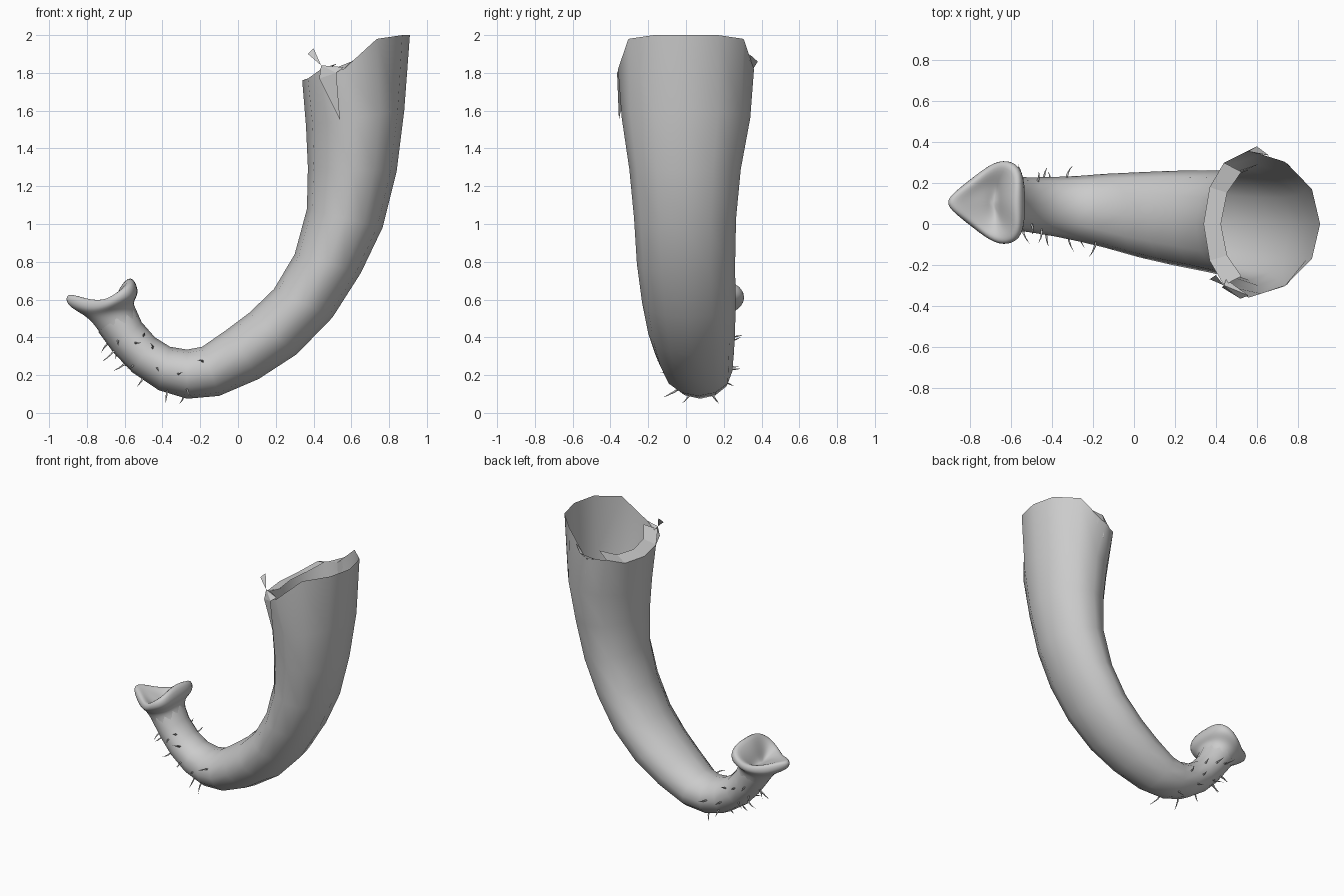
import bpy, bmesh, math, random
from mathutils import Vector

if "Cube" in bpy.data.objects:
    bpy.data.objects.remove(bpy.data.objects["Cube"])

random.seed(4)
N = 12

# Trunk stations: outer x,z / inner x,z / y centre / y half width
STATIONS = [
    (.88, 1.60, .36, 1.52, 0, .34), (.84, 1.28, .37, 1.30, -.005, .295),
    (.765, .98, .365, 1.08, -.005, .27), (.65, .74, .30, .84, 0, .26),
    (.50, .505, .19, .655, .015, .247), (.31, .31, .06, .53, .03, .23),
    (.11, .18, -.06, .44, .045, .208), (-.10, .09, -.19, .35, .065, .18),
    (-.27, .075, -.27, .335, .075, .16), (-.42, .12, -.36, .35, .085, .145),
    (-.56, .215, -.44, .40, .093, .135), (-.66, .32, -.51, .48, .10, .13),
    (-.74, .43, -.55, .57, .105, .135),
]


def station_point(s, a):
    ox, oz, ix, iz, yc, hw = s
    c = math.cos(a)
    return Vector(((ox + ix) / 2 + (ox - ix) / 2 * c, yc + hw * math.sin(a),
                   (oz + iz) / 2 + (oz - iz) / 2 * c))


def ring(s):
    return [station_point(s, 2 * math.pi * i / N) for i in range(N)]


def mirrored(half, yc=0):
    """Seven points from outer to inner side, mirrored into a full ring."""
    pts = [Vector((x, y + yc, z)) for x, y, z in half]
    return pts + [Vector((x, yc - y, z)) for x, y, z in half[5:0:-1]]


def make(name, verts, faces, smooth=True):
    me = bpy.data.meshes.new(name)
    me.from_pydata(verts, [], faces)
    bm = bmesh.new()
    bm.from_mesh(me)
    bmesh.ops.recalc_face_normals(bm, faces=bm.faces)
    bm.to_mesh(me)
    bm.free()
    for p in me.polygons:
        p.use_smooth = smooth
    ob = bpy.data.objects.new(name, me)
    bpy.context.collection.objects.link(ob)
    return ob


def loft(name, rings, cap=None):
    verts = [p for r in rings for p in r]
    faces = [(k * N + i, k * N + (i + 1) % N, (k + 1) * N + (i + 1) % N, (k + 1) * N + i)
             for k in range(len(rings) - 1) for i in range(N)]
    if cap:
        verts.append(Vector(cap))
        b = (len(rings) - 1) * N
        faces += [(b + i, b + (i + 1) % N, len(verts) - 1) for i in range(N)]
    return make(name, verts, faces)


# Open, ragged rim and main trunk
rim = mirrored([(.91, 0, 2), (.87, .17, 2), (.735, .305, 1.98), (.56, .36, 1.82),
                (.44, .30, 1.82), (.37, .18, 1.77), (.34, 0, 1.76)])
loft("trunk", [rim] + [ring(s) for s in STATIONS])

# Two-fingered tip with a hollow between the lips
tip = [ring(STATIONS[-2]), ring(STATIONS[-1])]
for half in (
    [(-.80, 0, .515), (-.79, .06, .515), (-.75, .115, .52), (-.68, .155, .54),
     (-.61, .165, .57), (-.56, .13, .59), (-.545, 0, .60)],
    [(-.93, 0, .57), (-.885, .055, .56), (-.80, .125, .54), (-.70, .20, .555),
     (-.62, .22, .60), (-.53, .185, .63), (-.515, 0, .65)],
    [(-.925, 0, .645), (-.88, .05, .64), (-.79, .105, .61), (-.70, .185, .61),
     (-.62, .205, .67), (-.55, .15, .73), (-.575, 0, .75)],
    [(-.82, 0, .605), (-.81, .03, .60), (-.77, .07, .59), (-.70, .11, .575),
     (-.655, .12, .60), (-.635, .08, .64), (-.635, 0, .66)],
    [(-.73, 0, .575), (-.73, .02, .575), (-.72, .05, .57), (-.69, .07, .56),
     (-.67, .07, .56), (-.66, .05, .57), (-.66, 0, .58)],
):
    tip.append(mirrored(half, .105))
tip_ob = loft("trunk_tip", tip, (-.69, .105, .55))
tip_ob.modifiers.new("Rounded", "SUBSURF").levels = 2
tip_ob.modifiers["Rounded"].render_levels = 2

# Skin folded inward along the low side of the rim
low = rim[4:9]
fold = [p + Vector((.085, -p.y * .15, .03)) for p in low]
make("folded_rim", low + fold, [(i, i + 1, i + 6, i + 5) for i in range(4)], False)

# Torn flaps on the front and back of the rim
make("front_flap", [(.43, -.31, 1.77), (.54, -.355, 1.55), (.52, -.365, 1.80),
                    (.56, -.35, 1.83), (.44, -.30, 1.84), (.40, -.25, 1.93),
                    (.37, -.27, 1.90), (.45, -.27, 1.82)],
     [(0, 1, 2), (0, 2, 4), (2, 3, 4), (4, 5, 6), (3, 7, 4)], False)
make("back_flap", [(.56, .355, 1.82), (.60, .38, 1.86), (.66, .335, 1.90), (.50, .33, 1.82),
                   (.57, .35, 1.70)], [(0, 1, 2), (0, 1, 3), (0, 2, 4)], False)

# Bristles: (position along stations, angle around trunk in degrees)
BRISTLES = [(11.2, -60), (10.6, -95), (9.8, -120), (9.3, -80), (8.4, -85), (7.2, -115),
            (10.1, -40), (11, -15), (10.4, 15), (9.6, -12), (8.7, -20), (8.1, 25),
            (11.3, 70), (10.7, 95), (10, 120), (9.4, 80), (8.5, 95), (9, 55),
            (10.2, 45), (10.9, 35), (11.4, 10), (10.5, -130), (8, -50)]
verts, faces = [], []
for t, deg in BRISTLES:
    k, f, a = int(t), t % 1, math.radians(deg)
    s = [p + (q - p) * f for p, q in zip(STATIONS[k], STATIONS[k + 1])]
    root = station_point(s, a)
    out = (root - Vector(((s[0] + s[2]) / 2, s[4], (s[1] + s[3]) / 2))).normalized()
    along = (station_point(STATIONS[k + 1], a) - root).normalized()
    side = out.cross(along).normalized()
    bend = along * random.uniform(-.035, .035) + side * random.uniform(-.025, .025)
    length = random.uniform(.06, .095)
    b = len(verts)
    for j, r in enumerate((.007, .006, .004)):
        u = j / 3
        c = root + out * (length * u - .012) + bend * u * u
        verts += [c + (along * math.cos(w) + side * math.sin(w)) * r
                  for w in (0, 2.094, 4.189)]
    verts.append(root + out * (length - .012) + bend)
    for j in range(2):
        for i in range(3):
            n = (i + 1) % 3
            faces.append((b + j * 3 + i, b + j * 3 + n, b + j * 3 + 3 + n, b + j * 3 + 3 + i))
    faces += [(b + 6 + i, b + 6 + (i + 1) % 3, b + 9) for i in range(3)]
make("bristles", verts, faces)
